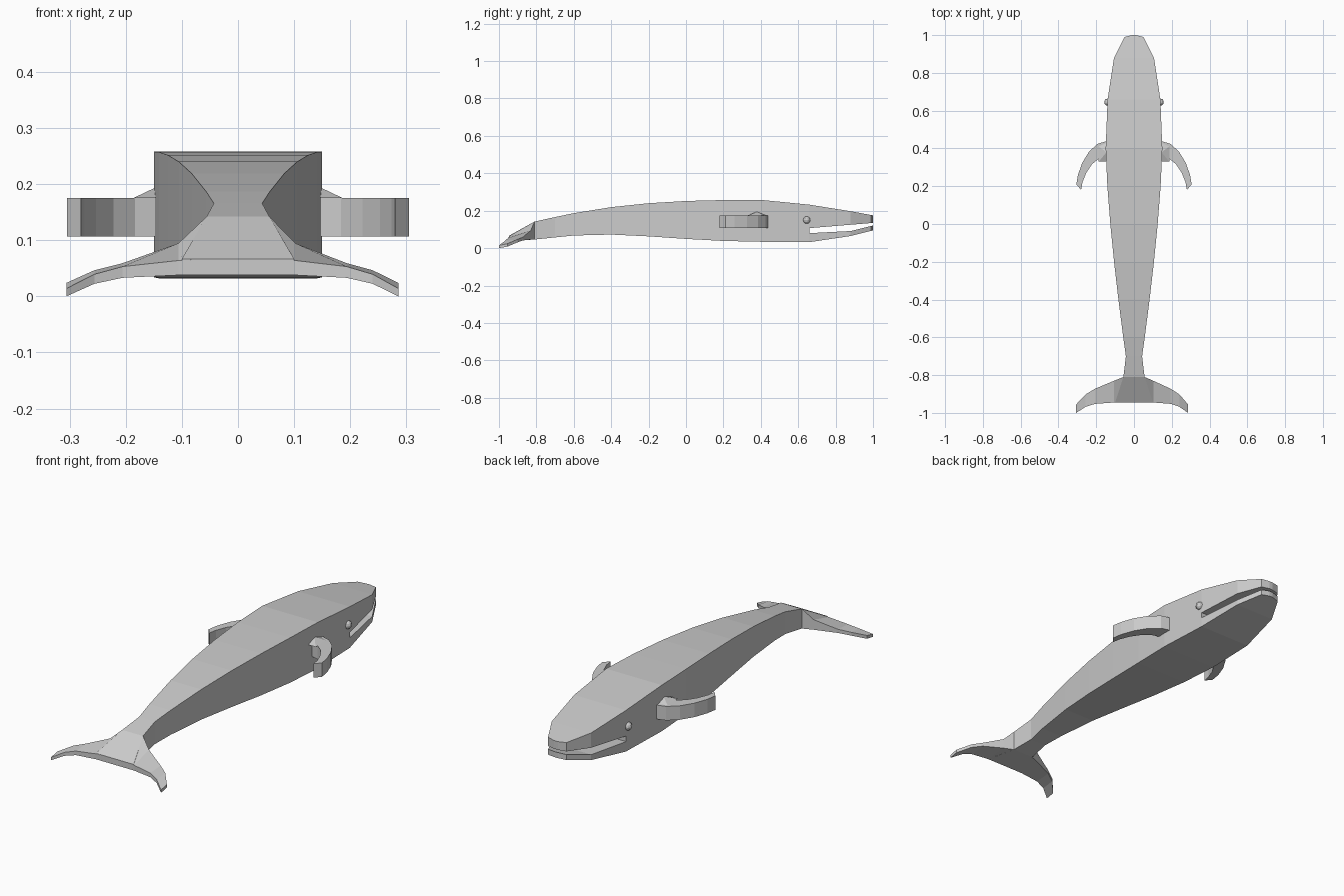
import bpy, bmesh
from math import sin, cos, pi

cube = bpy.data.objects.get("Cube")
if cube:
    bpy.data.objects.remove(cube)

grey = bpy.data.materials.new("whale grey")
grey.use_nodes = True
grey.diffuse_color = (0.6, 0.6, 0.6, 1)
shader = grey.node_tree.nodes["Principled BSDF"]
shader.inputs["Base Color"].default_value = grey.diffuse_color


def finish(name, bm):
    """Turn a bmesh into a named grey object."""
    bmesh.ops.recalc_face_normals(bm, faces=bm.faces)
    mesh = bpy.data.meshes.new(name)
    bm.to_mesh(mesh)
    bm.free()
    mesh.materials.append(grey)
    obj = bpy.data.objects.new(name, mesh)
    bpy.context.collection.objects.link(obj)
    return obj


def loft(name, rings):
    """Skin a row of four-cornered rings and close both ends."""
    bm = bmesh.new()
    rows = [[bm.verts.new(point) for point in ring] for ring in rings]
    for near, far in zip(rows, rows[1:]):
        for i in range(4):
            j = (i + 1) % 4
            bm.faces.new((near[i], near[j], far[j], far[i]))
    bm.faces.new(rows[0])
    bm.faces.new(rows[-1])
    return finish(name, bm)


def box_ring(y, half_width, top, bottom):
    return [(-half_width, y, top), (half_width, y, top),
            (half_width, y, bottom), (-half_width, y, bottom)]


# Shape rules: the body is fullest at SHOULDER and tapers both ways
SHOULDER, MOUTH, STOCK = 0.4, 0.66, -0.7


def rear_ring(y):
    t = (SHOULDER - y) / (SHOULDER - STOCK)
    half_width = 0.15 - 0.107 * t ** 1.45
    top = 0.258 - 0.092 * t ** 2.7
    bottom = 0.034 + 0.039 * sin(2.5 * t ** 1.8)
    return box_ring(y, half_width, top, bottom)


def head_width(y):
    h = (y - SHOULDER) / (1 - SHOULDER)
    return 0.01 + 0.14 * (1 - h * h) ** 0.37


def head_top(y):
    h = (y - SHOULDER) / (1 - SHOULDER)
    return 0.258 - 0.083 * h ** 1.4


def upper_jaw_ring(y):
    m = (y - MOUTH) / (1 - MOUTH)
    return box_ring(y, head_width(y), head_top(y), 0.107 + 0.028 * m)


def lower_jaw_ring(y):
    m = (y - MOUTH) / (1 - MOUTH)
    return box_ring(y, head_width(y), 0.08 + 0.042 * m ** 3, 0.032 + 0.063 * m ** 1.5)


# Body, from the tail stock to the corner of the mouth
tail_end = box_ring(-0.81, 0.056, 0.142, 0.046)
rear = [rear_ring(y) for y in [STOCK] + [i / 5 for i in range(-3, 3)]]
mouth_end = box_ring(MOUTH, head_width(MOUTH), head_top(MOUTH), 0.032)
loft("body", [tail_end] + rear + [mouth_end])

# Jaws, parted by the open mouth
jaw_steps = (MOUTH, 0.88, 0.99, 1)
loft("upper_jaw", [upper_jaw_ring(y) for y in jaw_steps])
loft("lower_jaw", [lower_jaw_ring(y) for y in jaw_steps])

# Tail root, sloping down between the flukes
loft("tail_root", [tail_end, box_ring(-0.945, 0.1, 0.067, 0.038)])


def fluke_ring(side, u):
    """Section of a fluke, swept back and drooping towards the tip at u = 1."""
    x = side * (0.056 + 0.24 * u) - 0.01 * u
    lead = -0.81 - 0.1 * u - 0.045 * u ** 6
    trail = -0.945 - 0.055 * u ** 4
    under = 0.038 * (1 - u ** 4)
    return [(x, lead, under + 0.024 + 0.08 * (1 - u) ** 4),
            (x, trail, under + 0.029 - 0.015 * u),
            (x, trail, under),
            (x, lead, under + 0.008)]


def flipper_ring(side, angle):
    """Upright section of a flipper that curves backwards."""
    bend = cos(angle) ** 1.3
    front = (side * (0.14 + 0.165 * sin(angle)), 0.21 + 0.23 * bend)
    back = (side * (0.14 + 0.14 * sin(angle)), 0.18 + 0.18 * bend)
    top, bottom = 0.175, 0.107
    return [(*front, top), (*back, top), (*back, bottom), (*front, bottom)]


def shoulder_wedge(name, side):
    """Small ridge where the flipper meets the body."""
    bm = bmesh.new()
    base = 0.175
    inner, outer = side * 0.145, side * 0.187
    for point in ((inner, 0.43, base), (inner, 0.33, base), (outer, 0.33, base),
                  (outer, 0.41, base), (inner, 0.38, base + 0.02)):
        bm.verts.new(point)
    bmesh.ops.convex_hull(bm, input=bm.verts)
    finish(name, bm)


def eye(name, side):
    bm = bmesh.new()
    bmesh.ops.create_uvsphere(bm, u_segments=10, v_segments=6, radius=0.02)
    bmesh.ops.translate(bm, verts=bm.verts, vec=(side * 0.138, 0.645, 0.15))
    finish(name, bm)


# Paired parts
for label, side in (("left", 1), ("right", -1)):
    loft(label + "_fluke", [fluke_ring(side, u) for u in (0, 0.2, 0.6, 0.8, 1)])
    loft(label + "_flipper", [flipper_ring(side, pi / 2 * i / 5) for i in range(6)])
    shoulder_wedge(label + "_shoulder", side)
    eye(label + "_eye", side)
